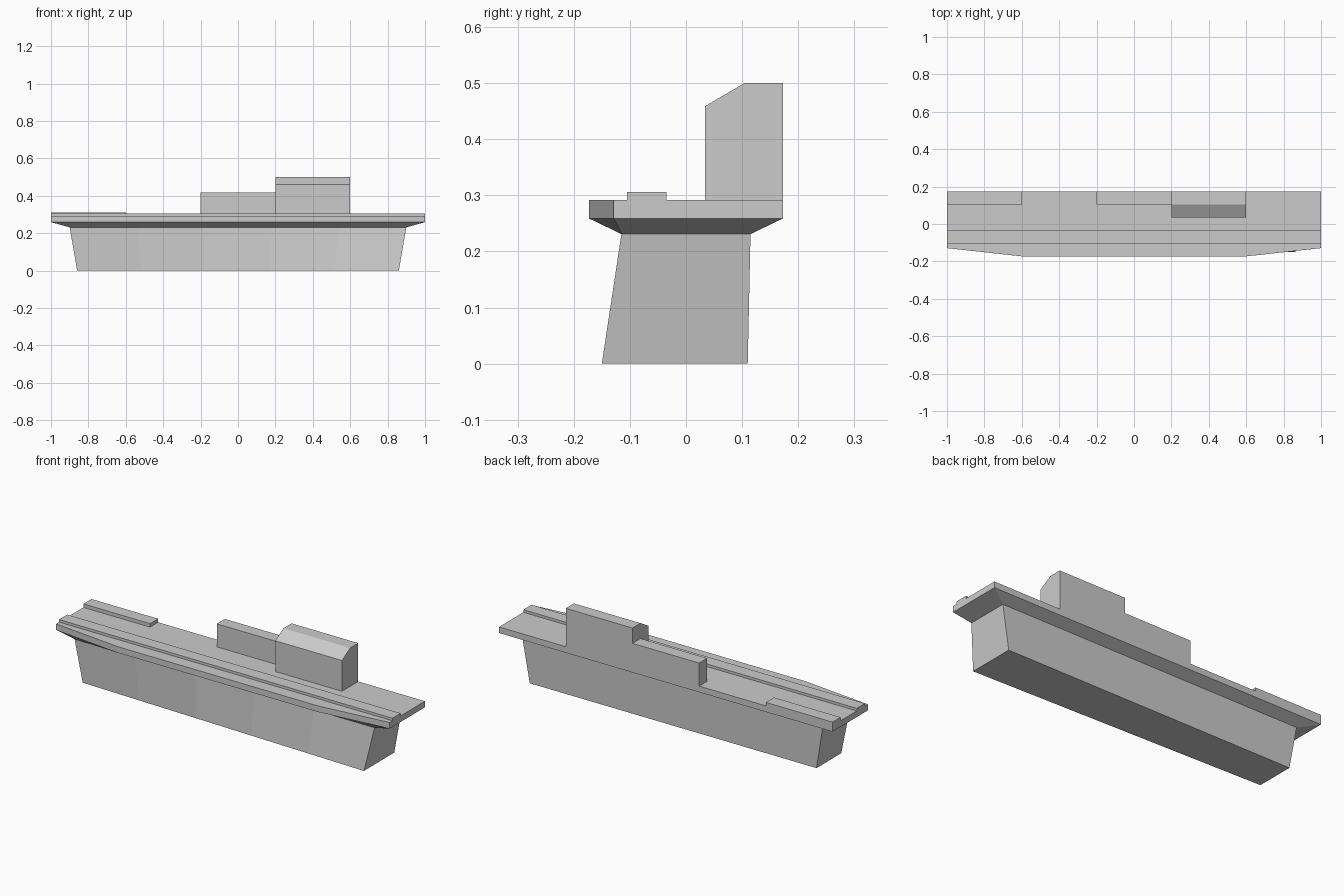
import bpy

if "Cube" in bpy.data.objects:
    bpy.data.objects.remove(bpy.data.objects["Cube"])


def loft(name, rings):
    """Closed solid skinned through equal-length rings of 3D points."""
    n = len(rings[0])
    verts = [p for r in rings for p in r]
    faces = [tuple(range(n))[::-1],
             tuple(range((len(rings) - 1) * n, len(rings) * n))]
    for k in range(len(rings) - 1):
        for i in range(n):
            j = (i + 1) % n
            faces.append((k * n + i, k * n + j, (k + 1) * n + j, (k + 1) * n + i))
    mesh = bpy.data.meshes.new(name)
    mesh.from_pydata(verts, [], faces)
    mesh.update()
    ob = bpy.data.objects.new(name, mesh)
    bpy.context.collection.objects.link(ob)
    return ob


def extrude_x(name, x0, x1, profile):
    """Extrude a (y, z) profile along x."""
    return loft(name, [[(x, y, z) for y, z in profile] for x in (x0, x1)])


def box(name, x0, x1, y0, y1, z0, z1):
    return extrude_x(name, x0, x1, [(y0, z0), (y1, z0), (y1, z1), (y0, z1)])


# Hull: sloped ends, front side twisting from a narrow left to a wide right end
sections = []
for k in range(6):
    t = k / 5
    xb, xt = -0.86 + 1.72 * t, -0.9 + 1.8 * t
    front = -0.102 - 0.048 * t
    sections.append([(xb, front, 0), (xb, 0.11, 0),
                     (xt, 0.115, 0.232), (xt, -0.115, 0.232)])
loft("hull", sections)

# Flight deck with the flared underside
outline = [(-1, 0.173), (-1, -0.129), (-0.6, -0.173),
           (0.6, -0.173), (1, -0.129), (1, 0.173)]
neck = [(-0.9, 0.115), (-0.9, -0.115), (-0.6, -0.115),
        (0.6, -0.115), (0.9, -0.115), (0.9, 0.115)]
loft("flight_deck", [[(x, y, 0.231) for x, y in neck],
                     [(x, y, 0.259) for x, y in outline],
                     [(x, y, 0.292) for x, y in outline]])

# Raised runway strip and rear pad
box("runway_strip", -1, 1, -0.105, -0.035, 0.285, 0.306)
box("rear_pad", -1, -0.6, 0.104, 0.173, 0.285, 0.311)

# Superstructure: low block and tower with sloped front roof
box("low_block", -0.2, 0.2, 0.104, 0.173, 0.285, 0.417)
extrude_x("tower", 0.2, 0.6, [(0.034, 0.285), (0.173, 0.285), (0.173, 0.5),
                              (0.104, 0.5), (0.034, 0.459)])
